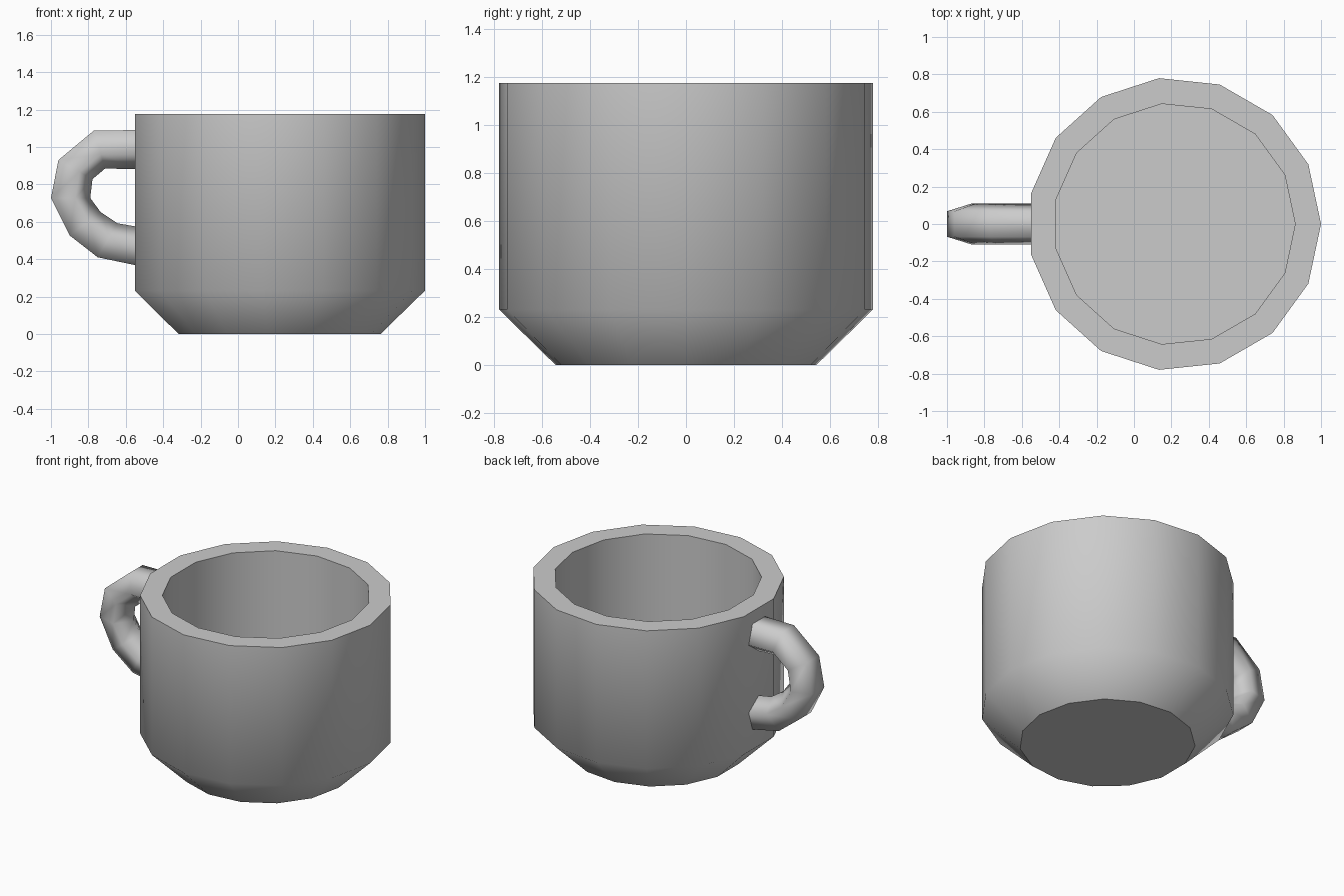
import bpy, bmesh
from math import cos, sin, pi
from mathutils import Vector

if "Cube" in bpy.data.objects:
    bpy.data.objects.remove(bpy.data.objects["Cube"])


def make_object(name, rings, closed_ends, flat_bands=()):
    """Bridge a list of equal vertex rings into a solid."""
    bm = bmesh.new()
    loops = [[bm.verts.new(p) for p in ring] for ring in rings]
    n = len(loops[0])
    for k, (a, b) in enumerate(zip(loops, loops[1:])):
        for i in range(n):
            j = (i + 1) % n
            f = bm.faces.new((a[i], a[j], b[j], b[i]))
            f.smooth = k not in flat_bands
    if closed_ends:
        bm.faces.new(loops[0][::-1])
        bm.faces.new(loops[-1])
    bmesh.ops.recalc_face_normals(bm, faces=bm.faces)
    # keep borders of flat faces crisp
    for e in bm.edges:
        e.smooth = all(f.smooth for f in e.link_faces)
    mesh = bpy.data.meshes.new(name)
    bm.to_mesh(mesh)
    bm.free()
    obj = bpy.data.objects.new(name, mesh)
    bpy.context.collection.objects.link(obj)
    return obj


# Cup: 15-sided lathe, from base up the outside, over the rim, down inside
SIDES, CX = 15, 0.216
profile = [(0.546, 0), (0.784, 0.232), (0.784, 1.176), (0.646, 1.176), (0.646, 0.2)]
cup_rings = [[(CX + r * cos(2 * pi * i / SIDES), r * sin(2 * pi * i / SIDES), z)
              for i in range(SIDES)] for r, z in profile]
make_object("cup_body", cup_rings, True, flat_bands=(2,))

# Handle: five-sided tube between outer and inner side outlines (x, z)
outer = [(-0.52, 1.09), (-0.77, 1.088), (-0.96, 0.93), (-1.0, 0.727),
         (-0.9, 0.527), (-0.75, 0.41), (-0.52, 0.362)]
inner = [(-0.52, 0.88), (-0.71, 0.885), (-0.778, 0.828), (-0.79, 0.727),
         (-0.735, 0.652), (-0.645, 0.592), (-0.52, 0.57)]
handle_rings = []
for (ox, oz), (ix, iz) in zip(outer, inner):
    o, i = Vector((ox, 0, oz)), Vector((ix, 0, iz))
    mid = o.lerp(i, 0.62)
    wide, narrow = Vector((0, 0.109, 0)), Vector((0, 0.068, 0))
    handle_rings.append([o + narrow, mid + wide, i, mid - wide, o - narrow])
make_object("handle", handle_rings, True)
